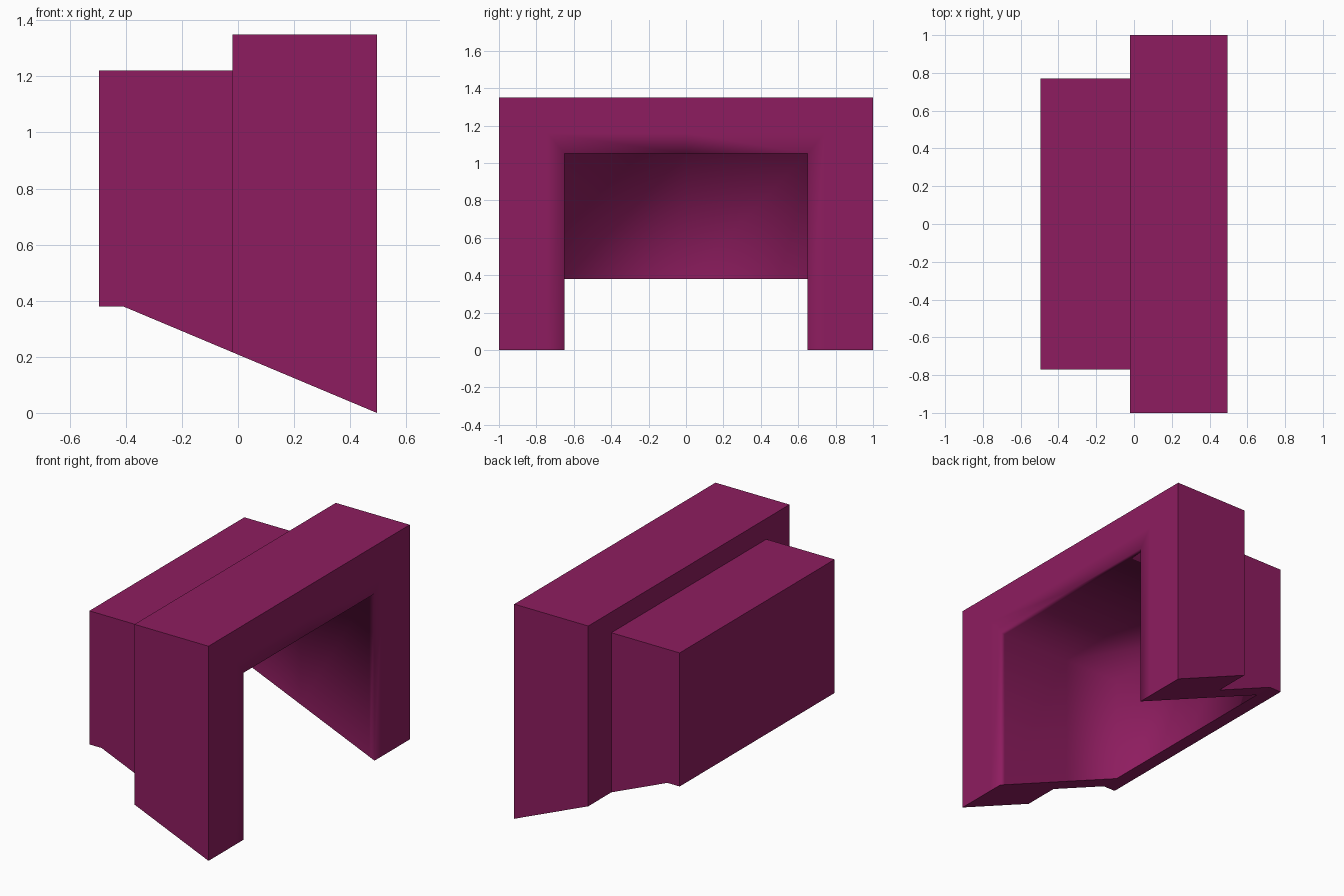
import bpy, bmesh

if "Cube" in bpy.data.objects:
    bpy.data.objects.remove(bpy.data.objects["Cube"])

bm = bmesh.new()


def bottom(x):
    # sloping underside, level behind the cavity
    return max(0.0, 0.38 * (0.495 - x) / 0.905)


def arch(x, w, h):
    # open U-shaped row of vertices: left foot, over the top, right foot
    b = bottom(x) if x > -0.41 else 0.38
    return [bm.verts.new((x, y, z)) for y, z in
            ((-w, b), (-w, h), (0, h), (w, h), (w, b))]


def face(verts, smooth=False):
    f = bm.faces.new(verts)
    f.smooth = smooth


def loft(rows, smooth):
    for a, b in zip(rows, rows[1:]):
        for i in range(4):
            face((a[i], a[i + 1], b[i + 1], b[i]), smooth)


# Outer shell: wide front frame stepping down to the rear box
front = arch(0.495, 1.0, 1.35)
step_out = arch(-0.02, 1.0, 1.35)
step_in = arch(-0.02, 0.77, 1.22)
rear = arch(-0.41, 0.77, 1.22)
back = arch(-0.495, 0.77, 1.22)
loft([front, step_out, step_in, rear, back], False)
face(back)

# Front face and cavity, softly shaded around the opening
rim = arch(0.495, 0.74, 1.16)
opening = arch(0.495, 0.65, 1.05)
lip = arch(0.46, 0.65, 1.05)
middle = arch(-0.02, 0.65, 1.05)
inner = arch(-0.41, 0.65, 1.05)
loft([front, rim, opening, lip, middle, inner], True)

# Cavity back wall, split at the centre
mid = bm.verts.new((-0.41, 0, 0.38))
face((inner[0], inner[1], inner[2], mid), True)
face((mid, inner[2], inner[3], inner[4]), True)

# Undersides of both legs and of the back plate
for s in (0, 4):
    face([r[s] for r in (front, rim, opening, lip, middle, step_in, step_out)])
    face([r[s] for r in (step_in, middle, inner, rear)])
face((back[0], rear[0], inner[0], mid, inner[4], rear[4], back[4]))

bmesh.ops.recalc_face_normals(bm, faces=bm.faces)
mesh = bpy.data.meshes.new("hood_shell")
bm.to_mesh(mesh)
bm.free()

obj = bpy.data.objects.new("hood_shell", mesh)
bpy.context.collection.objects.link(obj)
mat = bpy.data.materials.new("magenta")
mat.diffuse_color = (0.27, 0.012, 0.115, 1)
mat.use_nodes = True
mat.node_tree.nodes["Principled BSDF"].inputs["Base Color"].default_value = mat.diffuse_color
mesh.materials.append(mat)
